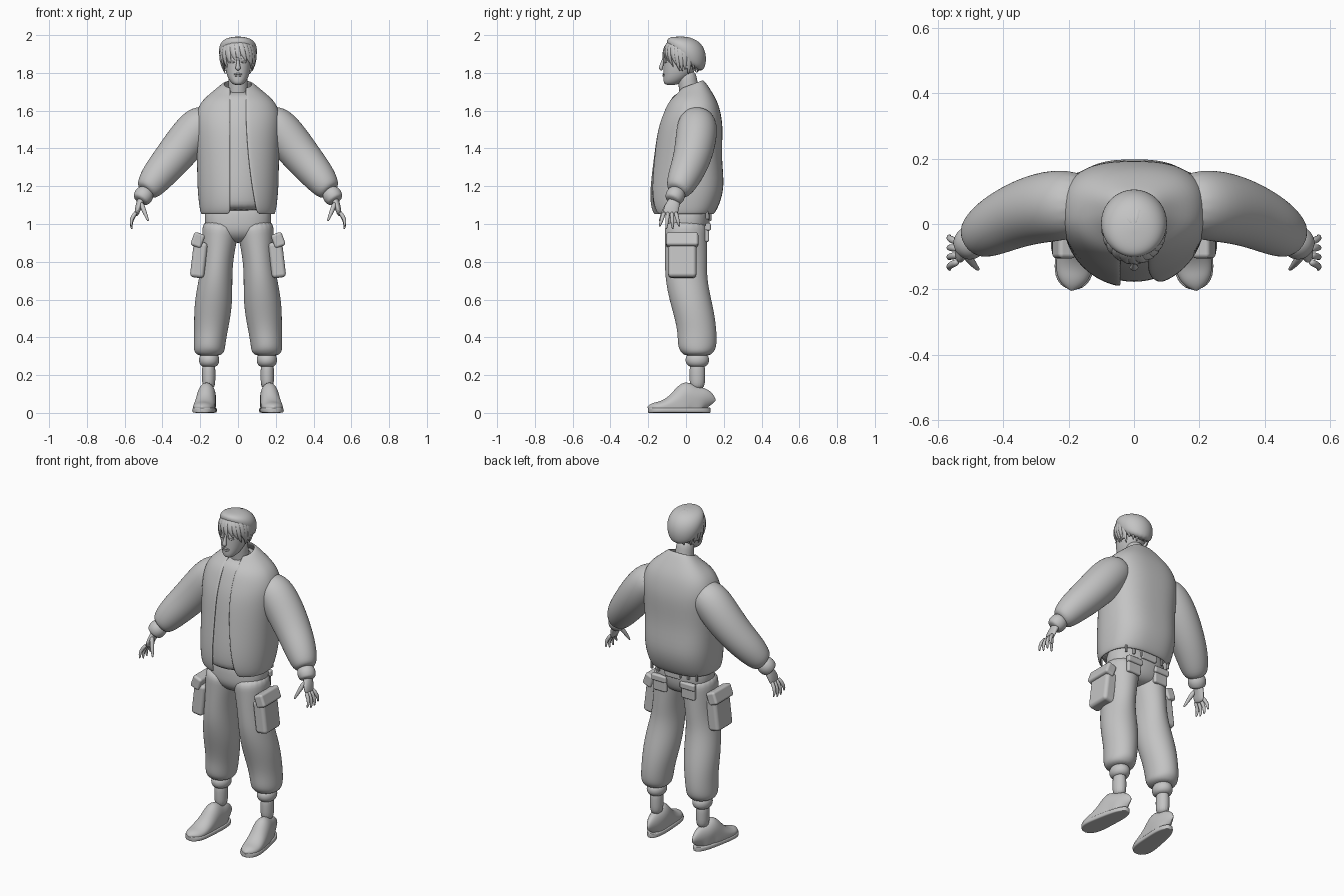
import bpy, math
from math import sin, cos, pi, acos, exp
from mathutils import Vector

if "Cube" in bpy.data.objects:
    bpy.data.objects.remove(bpy.data.objects["Cube"])

grey = bpy.data.materials.new("clay grey")
grey.use_nodes = True
tone = (.55, .55, .55, 1)
grey.diffuse_color = tone
grey.node_tree.nodes["Principled BSDF"].inputs["Base Color"].default_value = tone
ACROSS, ALONG = Vector((1, 0, 0)), Vector((0, 1, 0))


def finish(name, verts, faces, mirror, levels):
    mesh = bpy.data.meshes.new(name)
    mesh.from_pydata(verts, [], faces)
    mesh.update()
    mesh.materials.append(grey)
    for polygon in mesh.polygons:
        polygon.use_smooth = True
    part = bpy.data.objects.new(name, mesh)
    bpy.context.collection.objects.link(part)
    if mirror:
        part.modifiers.new("Mirror", "MIRROR").use_mirror_merge = False
    if levels:
        subdivision = part.modifiers.new("Smooth", "SUBSURF")
        subdivision.levels = subdivision.render_levels = levels
    return part


def knot(x=0, y=0, z=0, wide=.01, deep=None, tilt=None):
    """One cross-section: centre, half width, half depth and optional tilt from level."""
    return Vector((x, y, z)), wide, wide if deep is None else deep, tilt


def ring(z, half, front, back, tilt=0):
    """A level cross-section on the centre line, given by its front and back."""
    return knot(y=(front + back) / 2, z=z, wide=half, deep=(back - front) / 2, tilt=tilt)


def loft(name, knots, ref=ACROSS, sides=16, power=(2, 2), mirror=False, levels=2, gap=None):
    """Skin the cross-sections; width follows ref, gap(z) gives the edges of a front opening."""
    verts, faces, last = [], [], len(knots) - 1
    for i, (middle, wide, deep, tilt) in enumerate(knots):
        if tilt is None:
            axis = knots[min(i + 1, last)][0] - knots[max(i - 1, 0)][0]
        else:
            axis = Vector((0, -tilt, 1))
        axis.normalize()
        a = (ref - axis * ref.dot(axis)).normalized()
        b = axis.cross(a)
        start, sweep = 0, 2 * pi * (sides - 1) / sides
        if gap:
            left, right = gap(middle.z)
            start = -acos(left / wide)
            sweep = pi + acos(right / wide) - start
        for k in range(sides):
            angle = start + sweep * k / (sides - 1)
            c, s = cos(angle), sin(angle)
            e = 2 / power[s >= 0]
            u, v = math.copysign(abs(c) ** e, c), math.copysign(abs(s) ** e, s)
            verts.append(middle + a * u * wide + b * v * deep)
    for i in range(last):
        for k in range(sides - 1 if gap else sides):
            here, beside = i * sides + k, i * sides + (k + 1) % sides
            faces.append((here, beside, beside + sides, here + sides))
    if not gap:
        faces.append(tuple(reversed(range(sides))))
        faces.append(tuple(range(last * sides, len(verts))))
    return finish(name, verts, faces, mirror, levels)


def box(name, at, size, lean=0, bevel=.01, mirror=True):
    verts = []
    for i in range(8):
        x, y, z = [s * (bool(i & bit) - .5) for s, bit in zip(size, (4, 2, 1))]
        verts.append(Vector(at) + Vector((x * cos(lean) + z * sin(lean), y, z * cos(lean) - x * sin(lean))))
    faces = [(0, 1, 3, 2), (4, 6, 7, 5), (0, 4, 5, 1), (2, 3, 7, 6), (0, 2, 6, 4), (1, 5, 7, 3)]
    part = finish(name, verts, faces, mirror, 0)
    rounding = part.modifiers.new("Round", "BEVEL")
    rounding.width, rounding.segments, rounding.harden_normals = bevel, 3, True


def blend(value, low, high):
    t = min(1, max(0, (value - low) / (high - low)))
    return t * t * (3 - 2 * t)


# Open jacket and the shirt inside it
body = [ring(z=1.05, half=.19, front=-.17, back=.14),
        ring(z=1.1, half=.2, front=-.19, back=.17),
        ring(z=1.2, half=.21, front=-.19, back=.2),
        ring(z=1.35, half=.21, front=-.17, back=.18),
        ring(z=1.5, half=.22, front=-.15, back=.19),
        ring(z=1.58, half=.22, front=-.12, back=.18),
        ring(z=1.65, half=.19, front=-.09, back=.16),
        ring(z=1.7, half=.12, front=-.05, back=.12, tilt=.2),
        ring(z=1.74, half=.07, front=-.03, back=.09, tilt=.4)]


def opening(z):
    return .04 + .2 * max(0, 1.6 - z) ** 2, .04


jacket = loft("jacket_body", body, sides=30, power=(2, 2.7), gap=opening)
shell = jacket.modifiers.new("Thickness", "SOLIDIFY")
shell.thickness, shell.offset = .014, 0
jacket.modifiers.move(1, 0)
lift = Vector((0, 0, .015))
shirt = [(middle + lift, wide * .94, deep * .94, tilt) for middle, wide, deep, tilt in body[:-1]]
loft("shirt", shirt, sides=28, power=(2, 2.6))
loft("shirt_collar", [ring(z=1.69 + .015 * i, half=.066 - .004 * i, front=-.042 + .004 * i,
                           back=.08 - .004 * i, tilt=.35) for i in range(3)])


# Sleeves curve forward as they go out, and end in ribbed cuffs
def arm(x, z, radius):
    return knot(x=x, y=.06 - 1.3 * max(0, x - .2) ** 2, z=z, wide=radius)


loft("sleeves", [arm(x=.13, z=1.56, radius=.08), arm(x=.2, z=1.53, radius=.11),
                 arm(x=.28, z=1.43, radius=.11), arm(x=.36, z=1.33, radius=.1),
                 arm(x=.43, z=1.25, radius=.09), arm(x=.48, z=1.18, radius=.07),
                 arm(x=.49, z=1.17, radius=.04)], ref=ALONG, sides=18, mirror=True)
loft("sleeve_cuffs", [arm(x=.48 + .01 * i, z=1.18 - .015 * i, radius=.04 + .013 * sin(pi * i / 4))
                      for i in range(5)], ref=ALONG, mirror=True)

# Hands
loft("palms", [knot(x=.5, y=-.055, z=1.15, wide=.028, deep=.024),
               knot(x=.52, y=-.065, z=1.11, wide=.035, deep=.02),
               knot(x=.53, y=-.08, z=1.08, wide=.044, deep=.017),
               knot(x=.54, y=-.085, z=1.04, wide=.036, deep=.01)], ref=ALONG, sides=12, mirror=True)
for i, label in enumerate(("index", "middle", "ring", "little")):
    root, tip, length = .02 * i - .115, .035 * i - .14, .1 - .014 * abs(i - 1.5)
    loft(label + "_fingers", [knot(x=.537 + .03 * sin(2.2 * f), y=root + (tip - root) * f, z=1.065 - length * f,
                                   wide=.012 - .008 * f ** 3) for f in (0, .3, .6, .9, 1)],
         ref=ALONG, sides=8, mirror=True, levels=1)
loft("thumbs", [knot(x=.515 - .04 * f, y=-.09 - .06 * f + .01 * f * f, z=1.115 - .1 * f, wide=.015 - .01 * f ** 2)
                for f in (0, .3, .6, .9, 1)], ref=ALONG, sides=8, mirror=True, levels=1)

# Baggy trousers gathered above the ankle
loft("trouser_hips", [ring(z=.9, half=.05, front=-.04, back=.06), ring(z=.92, half=.12, front=-.08, back=.1),
                      ring(z=.96, half=.17, front=-.11, back=.12), ring(z=1.02, half=.18, front=-.11, back=.13),
                      ring(z=1.13, half=.17, front=-.1, back=.12)], sides=24, power=(2.3, 2.3))
legs = []
for i in range(10):
    z = 1.02 - .075 * i
    bulge = .008 * cos(pi * i / 3)
    legs.append(knot(x=.155 - .095 * (z - .32), y=.06 * (1 - blend(z, .4, .75)), z=z,
                     wide=.092 + bulge, deep=.114 - .01 * blend(i, 2, 9)))
legs.append(knot(x=.153, y=.06, z=.32, wide=.08, deep=.085))
legs.append(knot(x=.153, y=.06, z=.3, wide=.055, deep=.065))
loft("trouser_legs", legs, sides=20, mirror=True)
loft("trouser_cuffs", [knot(x=.153, y=.06, z=.32 - .02 * i, wide=.036 + .02 * sin(pi * i / 4) ** .5,
                            deep=.04 + .025 * sin(pi * i / 4) ** .5) for i in range(5)], mirror=True)
for i in range(3):
    x = .05 * (i + 1)
    box("belt_loop_%d" % (i + 1), at=(x, .125 - .6 * x * x, 1.055), size=(.012, .014, .06), bevel=.004)
box("waist_patch", at=(0, .124, 1.04), size=(.1, .02, .05), bevel=.006, mirror=False)
box("seat_pockets", at=(.095, .11, .95), size=(.09, .025, .09))
box("seat_pocket_flaps", at=(.095, .117, .985), size=(.1, .03, .04))
box("cargo_pockets", at=(.207, -.02, .81), size=(.075, .15, .19), lean=-.12, bevel=.02)
box("cargo_flaps", at=(.213, -.02, .915), size=(.06, .17, .075), lean=-.35, bevel=.014)
loft("cargo_buttons", [knot(x=x, y=-.02, z=.9, wide=.012) for x in (.23, .25)], ref=ALONG, mirror=True, levels=1)

# Ankles, and shoes with turned-out toes and a raised tongue
loft("ankles", [knot(x=.155, y=.06, z=z, wide=.036, deep=.042) for z in (.12, .2, .28)], mirror=True)
shoes, soles = [], []
for i in range(15):
    u = -cos(pi * i / 14)
    y = -.035 - .163 * u
    x = .171 + .02 * u
    half = (.053 + .012 * u) * (1.001 - u ** 4) ** .5
    top = (.06 + .08 * blend(y, -.15, .02) + .04 * exp(-(y / .025) ** 2)) * (1 - .45 * u ** 8)
    shoes.append(knot(x=x, y=y, z=top / 2, wide=half, deep=top / 2))
    soles.append(knot(x=x, y=y * 1.01, z=.014, wide=half + .005, deep=.014))
loft("shoes", shoes, sides=20, power=(5, 2), mirror=True)
loft("shoe_soles", soles, power=(6, 6), mirror=True, levels=1)

# Neck, head and face
loft("neck", [knot(y=.03 - .01 * i, z=1.62 + .065 * i, wide=.058 - .003 * i) for i in range(4)])
loft("head", [ring(z=1.735, half=.02, front=-.11, back=-.05), ring(z=1.75, half=.04, front=-.12, back=-.02),
              ring(z=1.785, half=.06, front=-.12, back=.03), ring(z=1.83, half=.07, front=-.12, back=.06),
              ring(z=1.9, half=.077, front=-.12, back=.08), ring(z=1.95, half=.066, front=-.1, back=.07),
              ring(z=1.98, half=.03, front=-.05, back=.03)], sides=20, power=(2.2, 2))
loft("nose", [knot(y=-.116 - .018 * f, z=1.885 - .06 * f, wide=.006 + .009 * f * f, deep=.006 + .006 * f)
              for f in (0, .3, .6, .9, 1)] + [knot(y=-.124, z=1.816, wide=.01)], sides=10)
spread = (-1, -.5, 0, .5, 1)
for label, z in (("upper_lip", 1.794), ("lower_lip", 1.785)):
    loft(label, [knot(x=.024 * u, y=-.119 + .005 * u * u, z=z, wide=.006, deep=.007 - .006 * abs(u))
                 for u in spread], ref=ALONG, sides=8)
loft("eyes", [knot(x=.031 + .015 * u, y=-.11 + .007 * u, z=1.857, wide=.006, deep=.007 - .006 * u * u)
              for u in spread], ref=ALONG, sides=8, mirror=True)
loft("ears", [knot(x=.08 + .005 * u, y=.007 + .005 * u, z=1.853 + .033 * u, wide=.018 - .008 * u * u, deep=.007)
              for u in spread], ref=ALONG, sides=10, mirror=True)

# Hair: a cap with layered locks swept from the crown
cap = []
for i in range(6):
    u = i / 5
    cap.append(knot(y=.012 - .025 * u, z=1.835 + .157 * sin(u * pi / 2), wide=.1 * (1.05 - abs(u - .35) ** 2 * 2.2),
                    deep=.108 * (1.05 - abs(u - .35) ** 2 * 2.2), tilt=-.55 * (1 - u)))
loft("hair_cap", cap, sides=20)
count = 24
for i in range(count):
    heading = 2 * pi * i / count - pi
    front = max(0, cos(heading))
    drop = .95 - .5 * front ** 2 + .14 * sin(i * 2.4)
    path = []
    for f in (0, .2, .4, .6, .8, .93, 1):
        reach_angle = .12 + (pi / 2 + drop - .12) * f
        below = max(0, reach_angle - pi / 2)
        reach = 1 - below ** 2 / 4 if below else sin(reach_angle)
        height = -below if below else cos(reach_angle)
        turn = heading + (.12 + .4 * front) * f * f
        taper = sin(pi * f ** .8)
        path.append(knot(x=.094 * reach * sin(turn), y=-.015 - .104 * reach * cos(turn), z=1.896 + .095 * height,
                         wide=.003 + .021 * taper, deep=.002 + .009 * taper))
    loft("hair_lock_%02d" % (i + 1), path, ref=Vector((cos(heading), sin(heading), 0)), sides=8, levels=1)
